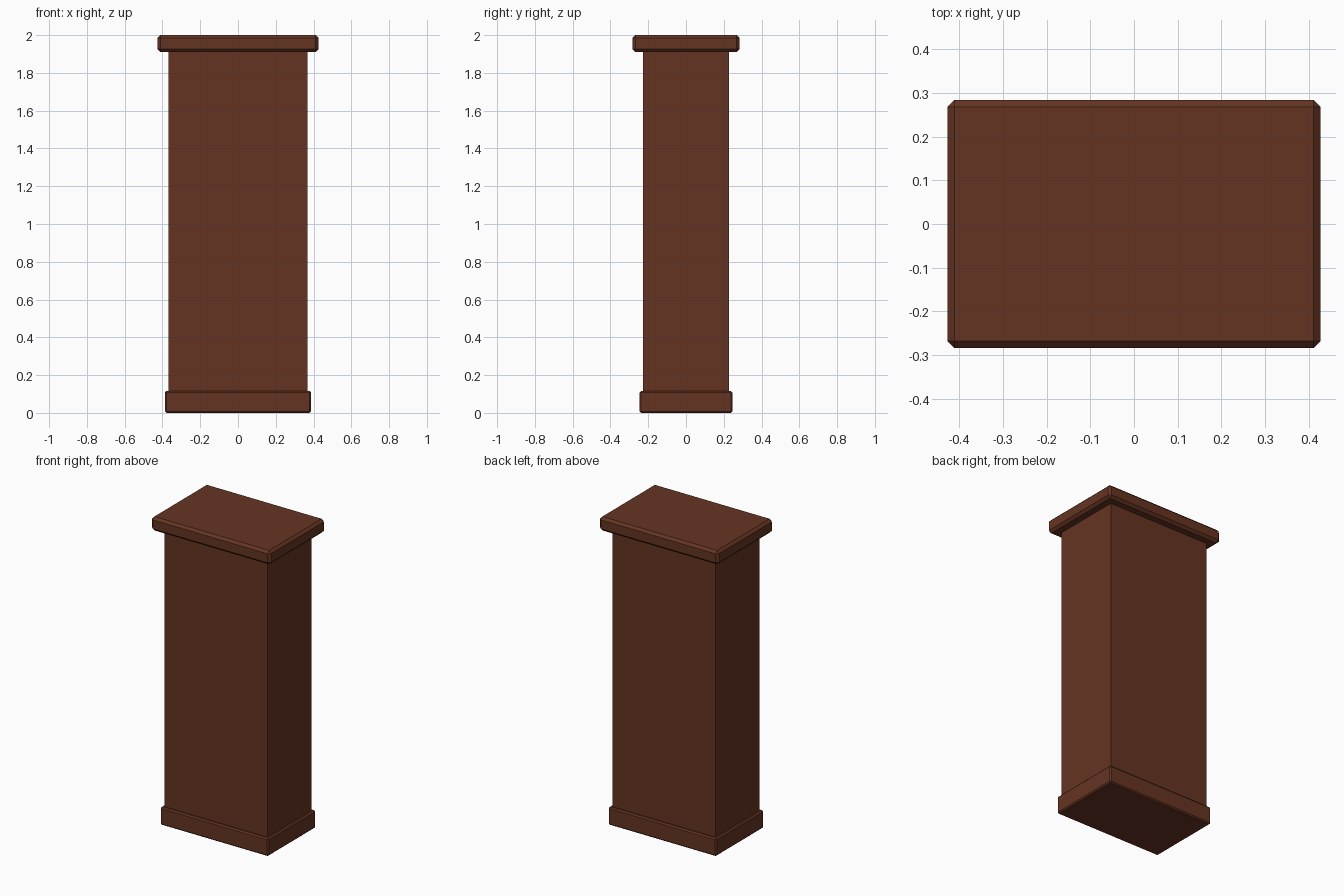
import bpy

if "Cube" in bpy.data.objects:
    bpy.data.objects.remove(bpy.data.objects["Cube"])

# Dark reddish wood
wood = bpy.data.materials.new("dark_brown_wood")
wood.diffuse_color = (0.130, 0.034, 0.016, 1.0)
wood.use_nodes = True
wood.node_tree.nodes["Principled BSDF"].inputs["Base Color"].default_value = wood.diffuse_color


def block(name, half_x, half_y, z0, z1, chamfer=0.0):
    """Box between two heights, with optional chamfered edges."""
    bpy.ops.mesh.primitive_cube_add(size=1, location=(0, 0, (z0 + z1) / 2))
    obj = bpy.context.object
    obj.name = name
    obj.scale = (2 * half_x, 2 * half_y, z1 - z0)
    bpy.ops.object.transform_apply(location=False, rotation=False, scale=True)
    if chamfer:
        bevel = obj.modifiers.new("chamfer", 'BEVEL')
        bevel.width = chamfer
        bevel.segments = 1
    obj.data.materials.append(wood)
    return obj


# Plinth, shaft and overhanging cap
block("base_plinth", 0.387, 0.245, 0.0, 0.116, 0.008)
block("pedestal_body", 0.369, 0.227, 0.05, 1.95)
block("top_cap", 0.427, 0.2845, 1.91, 2.0, 0.016)
